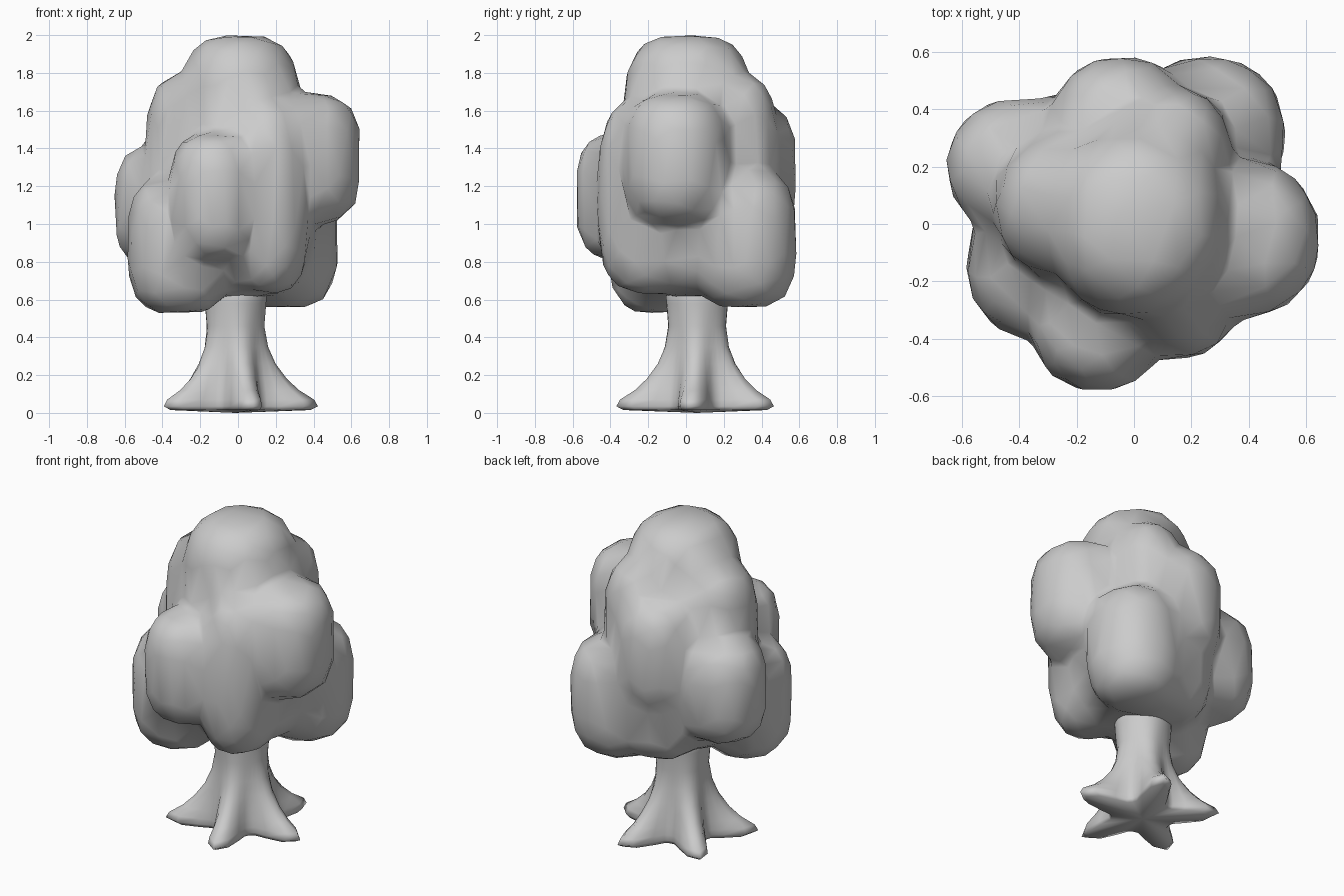
import bpy, bmesh, math
from mathutils import Vector

if "Cube" in bpy.data.objects:
    bpy.data.objects.remove(bpy.data.objects["Cube"])

# leaf clumps: x min, x max, y min, y max, z min, z max
CLUMPS = [
    (-0.31, 0.33, -0.33, 0.35, 1.10, 2.00),   # crown
    (-0.49, 0.05, -0.20, 0.33, 0.90, 1.80),   # upper left
    (-0.08, 0.34, 0.03, 0.48, 1.00, 1.79),    # upper back right
    (-0.29, 0.20, 0.10, 0.585, 0.93, 1.63),   # back
    (0.08, 0.65, -0.33, 0.23, 1.00, 1.69),    # right
    (-0.36, 0.11, -0.585, -0.10, 0.81, 1.48), # front
    (-0.06, 0.38, -0.47, 0.08, 0.63, 1.66),   # front right
    (-0.585, -0.04, -0.41, 0.12, 0.525, 1.25),  # lower left
    (-0.655, -0.12, -0.04, 0.44, 0.77, 1.42), # left
    (-0.02, 0.53, 0.04, 0.585, 0.555, 1.28),  # lower back right
    (-0.28, 0.30, 0.02, 0.51, 0.59, 1.20),    # lower back
    (-0.43, 0.42, -0.35, 0.46, 0.61, 1.62),   # core
]


def add_clump(bm, x0, x1, y0, y1, z0, z1, a=2.12, b=3.2):
    """Rounded block filling the given box."""
    verts = bmesh.ops.create_icosphere(bm, subdivisions=4, radius=1)["verts"]
    c = Vector((x0 + x1, y0 + y1, z0 + z1)) / 2
    for v in verts:
        x, y, z = (abs(k) for k in v.co)
        r = ((x**a + y**a) ** (b / a) + z**b) ** (-1 / b)
        p = v.co * r
        v.co = c + Vector((p.x * (x1 - x0), p.y * (y1 - y0), p.z * (z1 - z0))) / 2


def make_object(name, bm):
    bmesh.ops.recalc_face_normals(bm, faces=bm.faces)
    mesh = bpy.data.meshes.new(name)
    bm.to_mesh(mesh)
    bm.free()
    mesh.polygons.foreach_set("use_smooth", [True] * len(mesh.polygons))
    ob = bpy.data.objects.new(name, mesh)
    bpy.context.collection.objects.link(ob)
    return ob


# foliage: clumps fused into one soft skin, then thinned to a coarse mesh
bm = bmesh.new()
for box in CLUMPS:
    add_clump(bm, *box)
foliage = make_object("foliage", bm)
rm = foliage.modifiers.new("fuse", "REMESH")
rm.mode = "VOXEL"
rm.voxel_size = 0.03
rm.use_smooth_shade = True
sm = foliage.modifiers.new("soften", "SMOOTH")
sm.factor = 0.5
sm.iterations = 10
dm = foliage.modifiers.new("coarsen", "DECIMATE")
dm.ratio = 0.045

# trunk: rings of (height, valley radius, root tip radius, root sharpness)
RINGS = [(0.015, 0.18, 0.40, 1.7), (0.035, 0.19, 0.44, 1.8), (0.07, 0.19, 0.42, 1.8),
         (0.12, 0.185, 0.34, 1.6), (0.18, 0.175, 0.275, 1.3), (0.26, 0.165, 0.215, 1),
         (0.35, 0.155, 0.175, 1), (0.46, 0.15, 0.155, 1), (0.58, 0.16, 0.165, 1),
         (0.75, 0.17, 0.17, 1)]
SEGS, ROOTS, TURN = 40, 5, math.radians(-5)
CX, CY = -0.015, 0.06
bm = bmesh.new()
rings = []
for z, valley, tip, sharp in RINGS:
    ring = []
    for i in range(SEGS):
        t = 2 * math.pi * i / SEGS
        lobe = ((1 + math.cos(ROOTS * t)) / 2) ** sharp
        r = valley + (tip - valley) * lobe
        ring.append(bm.verts.new((r * math.cos(t + TURN) + CX,
                                  r * math.sin(t + TURN) + CY, z)))
    rings.append(ring)
for lo, hi in zip(rings, rings[1:]):
    for i in range(SEGS):
        j = (i + 1) % SEGS
        bm.faces.new((lo[i], lo[j], hi[j], hi[i]))

# closed ends, the base fanned from a centre point on the ground
base = bm.verts.new((CX, CY, 0.0))
for i in range(SEGS):
    bm.faces.new((rings[0][(i + 1) % SEGS], rings[0][i], base))
bm.faces.new(rings[-1])
trunk = make_object("trunk", bm)
